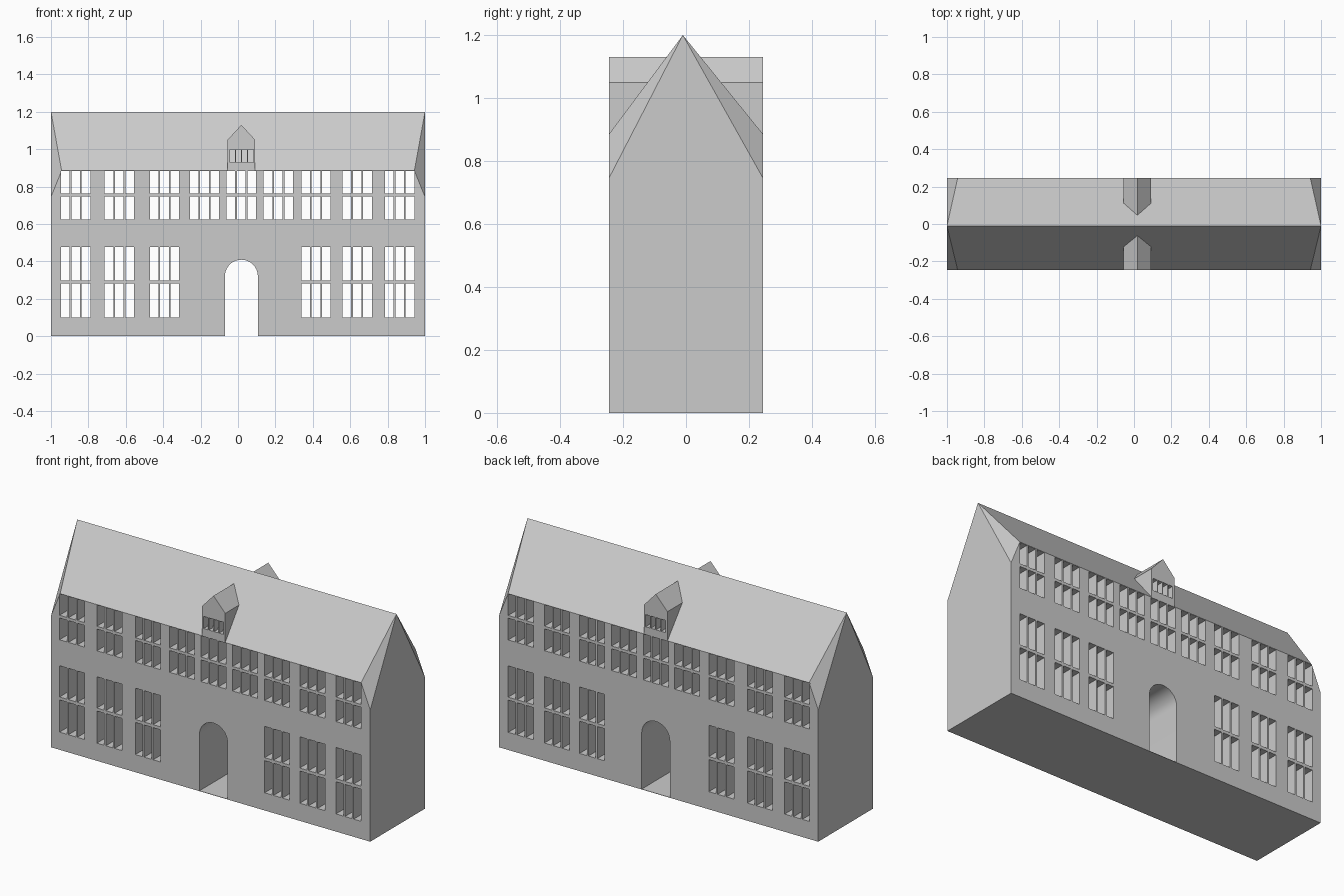
import bpy, bmesh, math

if "Cube" in bpy.data.objects:
    bpy.data.objects.remove(bpy.data.objects["Cube"])

W, D = 1.0, 0.245                 # half width, half depth
EAVE, RIDGE, RIDGE_Y = 0.885, 1.2, -0.01
MID = 0.018                       # x of the doorway and dormers

stone = bpy.data.materials.new("grey stone")
stone.diffuse_color = (0.6, 0.6, 0.6, 1)
stone.use_nodes = True
stone.node_tree.nodes["Principled BSDF"].inputs["Base Color"].default_value = stone.diffuse_color


def finish(name, bm):
    bmesh.ops.recalc_face_normals(bm, faces=bm.faces)
    mesh = bpy.data.meshes.new(name)
    bm.to_mesh(mesh)
    bm.free()
    mesh.materials.append(stone)
    ob = bpy.data.objects.new(name, mesh)
    bpy.context.collection.objects.link(ob)
    return ob


def prism(bm, profile, depth):
    """Extrude an (x, z) profile from y = -depth to y = depth."""
    front = [bm.verts.new((x, -depth, z)) for x, z in profile]
    back = [bm.verts.new((x, depth, z)) for x, z in profile]
    bm.faces.new(front)
    bm.faces.new(back[::-1])
    n = len(profile)
    for i in range(n):
        j = (i + 1) % n
        bm.faces.new((front[i], back[i], back[j], front[j]))


def panes(bm, centre, count, pitch, width, z0, z1):
    """A row of upright openings running through the full depth."""
    for i in range(count):
        x = centre + (i - (count - 1) / 2) * pitch
        a, b = x - width / 2, x + width / 2
        prism(bm, [(a, z0), (b, z0), (b, z1), (a, z1)], 0.4)


def cut(ob, cutter):
    mod = ob.modifiers.new("cut", 'BOOLEAN')
    mod.operation = 'DIFFERENCE'
    mod.solver = 'EXACT'
    mod.object = cutter
    bpy.context.view_layer.objects.active = ob
    bpy.ops.object.modifier_apply(modifier=mod.name)


def building(name):
    """Walls and roof with slanted corners at both gable ends."""
    bm = bmesh.new()
    for sx in (-1, 1):
        for sy in (-1, 1):
            for x, z in ((W, 0), (W, 0.745), (0.943, EAVE)):
                bm.verts.new((sx * x, sy * D, z))
        bm.verts.new((sx * W, RIDGE_Y, RIDGE))
    bmesh.ops.convex_hull(bm, input=bm.verts)
    bmesh.ops.dissolve_limit(bm, angle_limit=0.01, verts=bm.verts, edges=bm.edges)
    return finish(name, bm)


body = building("walls_and_roof")
solid = building("roof_trimmer")

# Front and back dormers, pierced by four small windows, trimmed to the roof
bm = bmesh.new()
h = 0.0735
prism(bm, [(MID - h, EAVE), (MID + h, EAVE), (MID + h, 1.05),
           (MID, 1.13), (MID - h, 1.05)], D)
dormers = finish("dormers", bm)
bm = bmesh.new()
panes(bm, MID + 0.001, 4, 0.0325, 0.028, 0.928, 0.997)
dormer_cutter = finish("dormer_window_cutter", bm)
cut(dormers, dormer_cutter)
cut(dormers, solid)

# Window openings on two storeys; the lower storey skips the middle bays
bm = bmesh.new()
bays = [-0.868, -0.634, -0.393, -0.179, 0.017, 0.216, 0.417, 0.637, 0.864]
for i, x in enumerate(bays):
    rows = [(0.623, 0.746), (0.762, 0.883)]
    if not 3 <= i <= 5:
        rows += [(0.10, 0.282), (0.299, 0.476)]
    for z0, z1 in rows:
        panes(bm, x, 3, 0.0555, 0.046, z0, z1)

# Arched passage through the middle
r, spring, steps = 0.088, 0.321, 20
arch = [(MID - r, 0.002), (MID + r, 0.002)]
arch += [(MID + r * math.cos(math.pi * i / steps),
          spring + r * math.sin(math.pi * i / steps)) for i in range(steps + 1)]
prism(bm, arch, 0.4)
openings = finish("openings_cutter", bm)
cut(body, openings)

for ob in (solid, dormer_cutter, openings):
    bpy.data.objects.remove(ob, do_unlink=True)

# Smooth only the curve of the arch
bpy.ops.object.select_all(action='DESELECT')
for ob in (body, dormers):
    ob.select_set(True)
bpy.context.view_layer.objects.active = body
bpy.ops.object.shade_smooth_by_angle(angle=math.radians(15))
